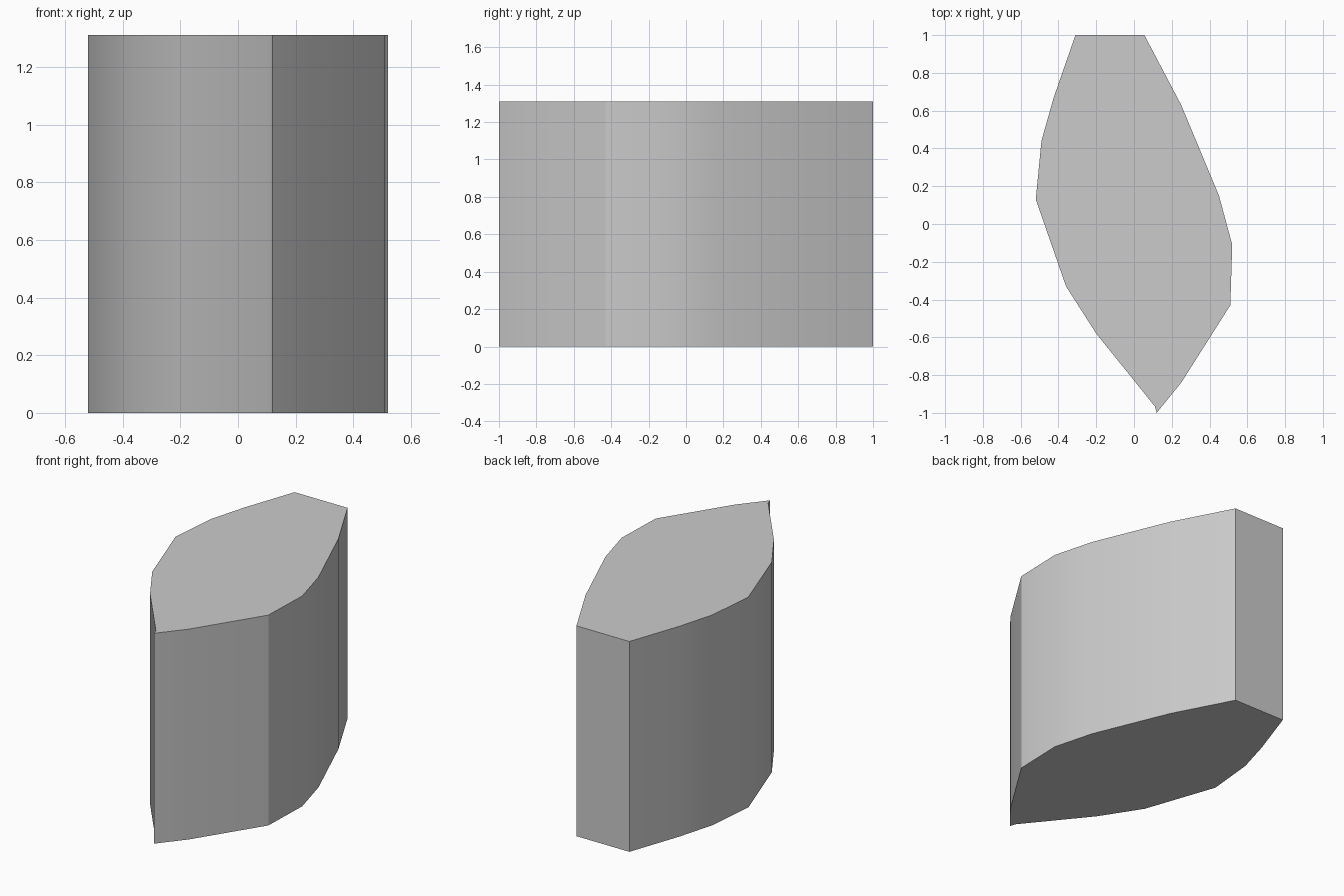
import bpy
import bmesh
import math

cube = bpy.data.objects.get("Cube")
if cube:
    bpy.data.objects.remove(cube, do_unlink=True)

HEIGHT = 1.31

# Plan outline, counter-clockwise from the pointed front tip
OUTLINE = [
    (0.12, -1.0), (0.25, -0.84), (0.51, -0.43), (0.52, -0.11),
    (0.45, 0.15), (0.25, 0.63), (0.055, 1.0), (-0.31, 1.0),
    (-0.425, 0.67), (-0.49, 0.44), (-0.52, 0.13), (-0.36, -0.33),
    (-0.2, -0.58), (0.11, -0.965),
]

# Plain grey material
grey = bpy.data.materials.new("plain grey")
grey.use_nodes = True
color = (0.6, 0.6, 0.6, 1.0)
grey.diffuse_color = color
for node in grey.node_tree.nodes:
    if node.type == "BSDF_PRINCIPLED":
        node.inputs["Base Color"].default_value = color

# Extrude the outline into a solid block
bm = bmesh.new()
base = bm.faces.new([bm.verts.new((x, y, 0)) for x, y in OUTLINE])
result = bmesh.ops.extrude_face_region(bm, geom=[base], use_keep_orig=True)
top_verts = [g for g in result["geom"] if isinstance(g, bmesh.types.BMVert)]
bmesh.ops.translate(bm, verts=top_verts, vec=(0, 0, HEIGHT))
bmesh.ops.recalc_face_normals(bm, faces=bm.faces)
mesh = bpy.data.meshes.new("faceted_block")
bm.to_mesh(mesh)
bm.free()
mesh.materials.append(grey)

block = bpy.data.objects.new("faceted_block", mesh)
bpy.context.collection.objects.link(block)

# Soft sides with crisp rims and corners
bpy.ops.object.select_all(action="DESELECT")
block.select_set(True)
bpy.context.view_layer.objects.active = block
bpy.ops.object.shade_smooth_by_angle(angle=math.radians(30))
